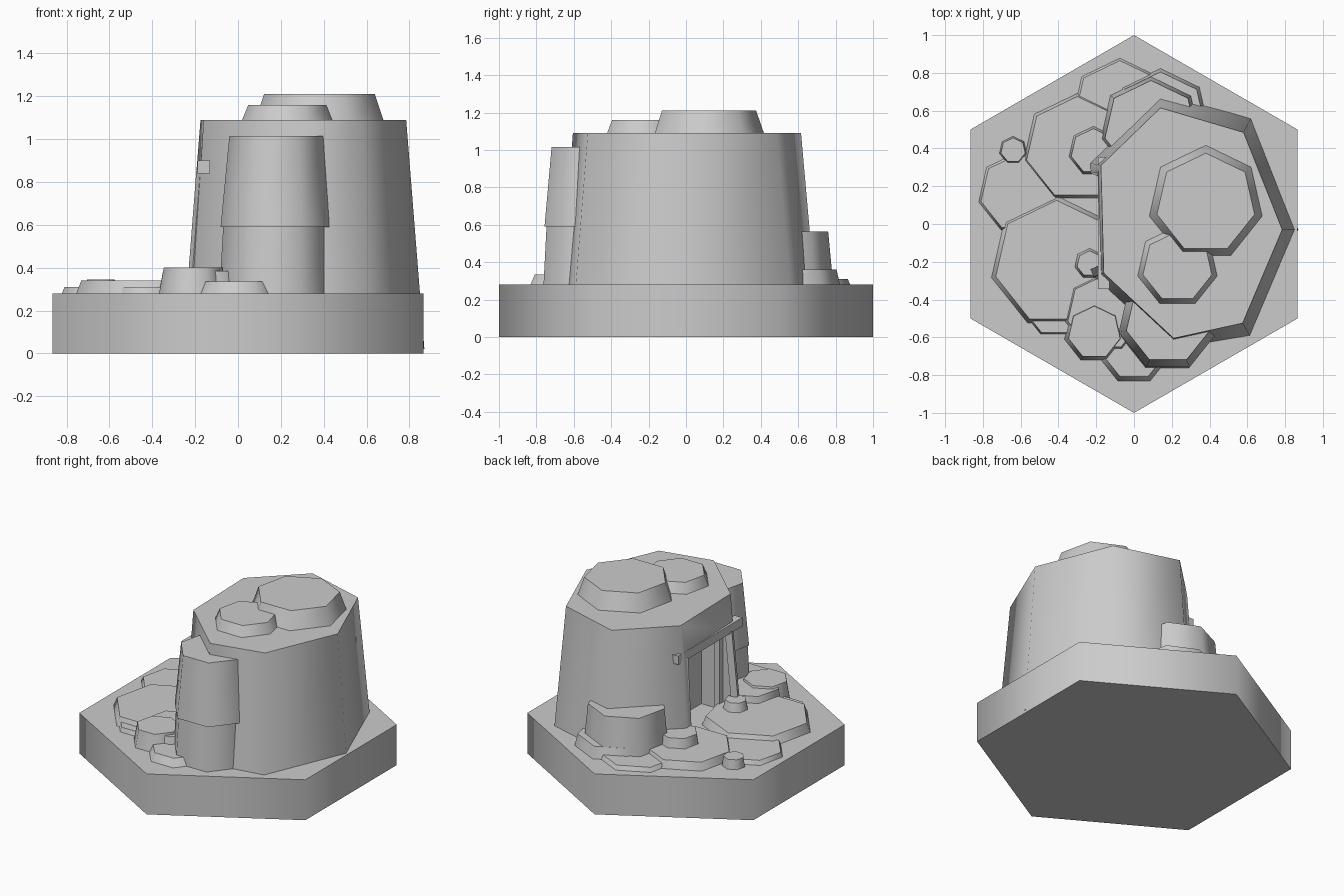
import bpy, bmesh, math
from mathutils import Vector

if "Cube" in bpy.data.objects:
    bpy.data.objects.remove(bpy.data.objects["Cube"])


def loft(name, low, high, z0, z1, smooth=True):
    """Solid between two outlines with the same number of corners."""
    bm = bmesh.new()
    a = [bm.verts.new((x, y, z0)) for x, y in low]
    b = [bm.verts.new((x, y, z1)) for x, y in high]
    n = len(a)
    for i in range(n):
        j = (i + 1) % n
        bm.faces.new((a[i], a[j], b[j], b[i])).smooth = smooth
    bm.faces.new(a[::-1])
    bm.faces.new(b)
    bmesh.ops.recalc_face_normals(bm, faces=bm.faces)
    me = bpy.data.meshes.new(name)
    bm.to_mesh(me)
    bm.free()
    ob = bpy.data.objects.new(name, me)
    bpy.context.collection.objects.link(ob)
    return ob


def ring(cx, cy, r, n=7):
    return [(cx + r * math.cos(math.pi / 2 + math.tau * i / n),
             cy + r * math.sin(math.pi / 2 + math.tau * i / n)) for i in range(n)]


def stone(name, cx, cy, r0, r1, z0, z1, n=7):
    return loft(name, ring(cx, cy, r0, n), ring(cx, cy, r1, n), z0, z1)


def beam(name, p, q, w):
    """Square timber from p to q."""
    p, q = Vector(p), Vector(q)
    h = w / 2
    sq = [(-h, -h), (h, -h), (h, h), (-h, h)]
    d = q - p
    ob = loft(name, sq, sq, 0, d.length, False)
    ob.location = p
    ob.rotation_euler = d.to_track_quat('Z', 'Y').to_euler()
    return ob


# hexagonal ground tile
stone("base_tile", 0, 0, 1, 1, 0, 0.28, 6)

# main rock with a tunnel cut into its left side
rock = loft("main_rock",
            [(.14, .71), (-.26, .33), (-.23, -.29), (.21, -.68), (.625, -.61), (.87, -.03), (.63, .58)],
            [(.14, .615), (-.175, .31), (-.16, -.26), (.21, -.605), (.575, -.525), (.785, -.03), (.58, .485)],
            0.02, 1.09)
box = [(-.5, -.24), (.05, -.24), (.05, .27), (-.5, .27)]
cutter = loft("tunnel_cutter", box, box, 0.2, 0.86, False)
cutter.hide_render = True
mod = rock.modifiers.new("tunnel", 'BOOLEAN')
mod.operation = 'DIFFERENCE'
mod.solver = 'EXACT'
mod.object = cutter
bpy.context.view_layer.objects.active = rock
bpy.ops.object.modifier_apply(modifier=mod.name)
bpy.data.objects.remove(cutter)

# stones: centre x, y, lower radius, upper radius, bottom z, top z
stones = {
    "summit_large": (.38, .11, .31, .265, 1.08, 1.21),
    "summit_small": (.23, -.227, .22, .187, 1.08, 1.16),
    "front_outcrop_lower": (.175, -.52, .27, .25, .25, .60),
    "front_outcrop_upper": (.18, -.515, .268, .226, .59, 1.015),
    "back_outcrop_low": (.14, .56, .27, .245, .25, .36),
    "back_outcrop_tall": (.09, .51, .28, .25, .25, .565),
    "back_slab": (-.075, .62, .27, .245, .25, .31),
    "back_left_slab": (-.30, .40, .30, .275, .25, .335),
    "left_slab": (-.61, .165, .23, .205, .25, .31),
    "entrance_slab": (-.41, -.205, .365, .33, .25, .34),
    "front_left_slab": (-.42, -.43, .18, .16, .25, .31),
    "front_left_boulder": (-.21, -.575, .168, .14, .25, .40),
    "front_middle_slab": (-.155, -.47, .225, .20, .25, .385),
    "front_slab": (0, -.655, .21, .17, .25, .335),
    "entrance_pebble": (-.235, -.21, .085, .068, .32, .40),
    "back_left_boulder": (-.215, .385, .148, .12, .25, .40),
    "left_pebble": (-.64, .39, .078, .066, .25, .345),
}
for name, dims in stones.items():
    stone(name, *dims)

# timber frame of the tunnel mouth
beam("lintel", (-.16, -.345, .87), (-.16, .355, .87), .06)
for side, y in (("right", -.235), ("left", .265)):
    s = 1 if y > 0 else -1
    beam("outer_post_" + side, (-.21, y + .02 * s, .27), (-.165, y, .85), .045)
    beam("inner_post_" + side, (-.10, y - .02 * s, .27), (-.10, y - .02 * s, .86), .04)
